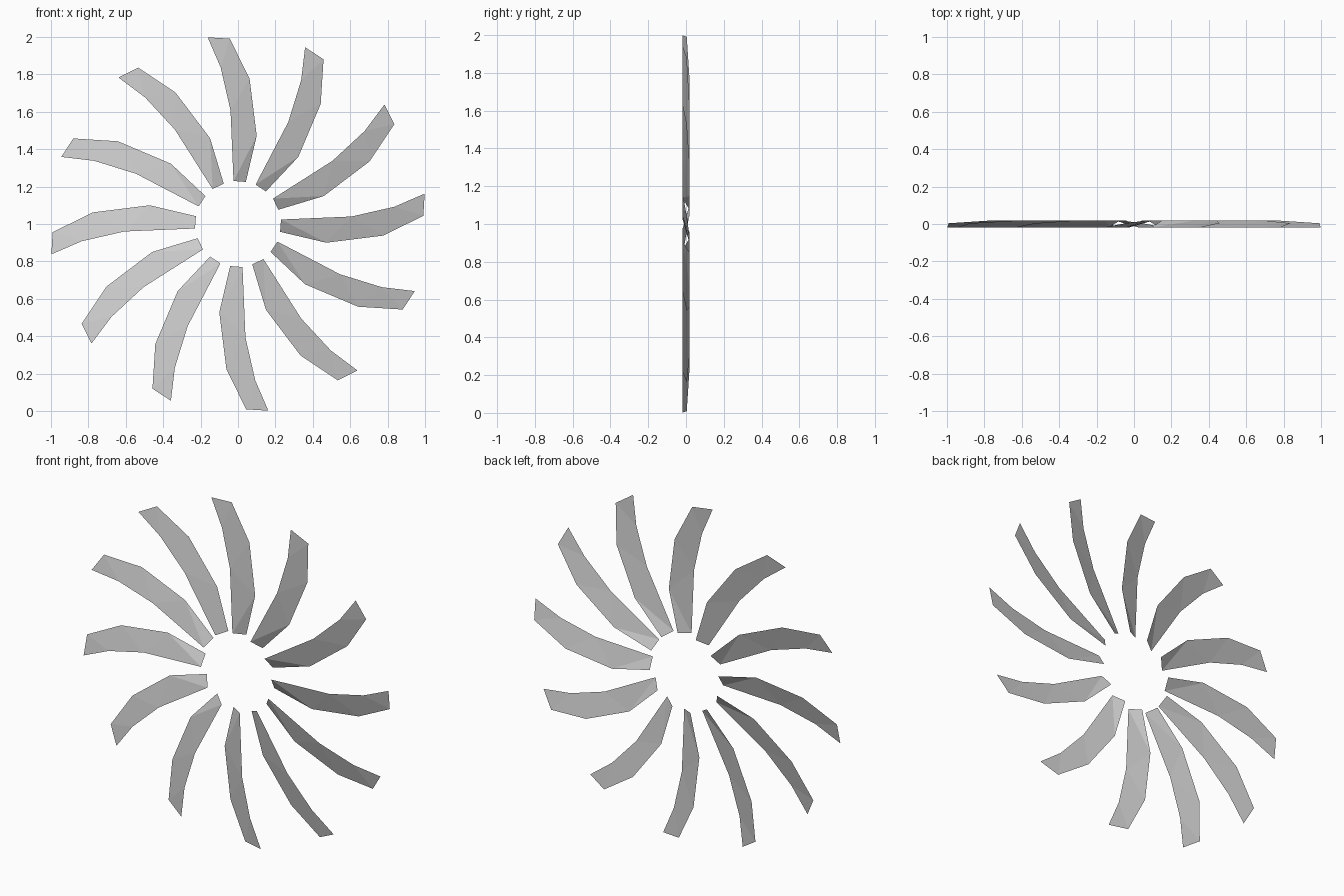
import bpy, bmesh, math

if "Cube" in bpy.data.objects:
    bpy.data.objects.remove(bpy.data.objects["Cube"])

COUNT = 12        # blades around the ring
CENTRE_Z = 1.0
# (tangential x, depth y, radial z) of the upright blade, root to tip
FRONT_EDGE = [(-0.024, -0.018, 0.230), (-0.040, -0.018, 0.607),
              (-0.092, -0.018, 0.835), (-0.162, -0.018, 0.998)]
BACK_EDGE = [(0.042, 0.018, 0.225), (0.100, 0.018, 0.472),
             (0.062, 0.018, 0.777), (-0.044, 0.004, 0.991)]


def blade_mesh():
    """Pitched, curved thin blade: a triangulated strip between two edges."""
    bm = bmesh.new()
    f = [bm.verts.new(p) for p in FRONT_EDGE]
    b = [bm.verts.new(p) for p in BACK_EDGE]
    for i in range(len(f) - 1):
        bm.faces.new((f[i], b[i], b[i + 1]))
        bm.faces.new((f[i], b[i + 1], f[i + 1]))
    me = bpy.data.meshes.new("blade")
    bm.to_mesh(me)
    bm.free()
    return me


# Ring of identical blades in the upright plane
mesh = blade_mesh()
for k in range(COUNT):
    ob = bpy.data.objects.new(f"blade_{k + 1:02d}", mesh)
    ob.location = (0, 0, CENTRE_Z)
    ob.rotation_euler = (0, k * 2 * math.pi / COUNT, 0)
    bpy.context.collection.objects.link(ob)
